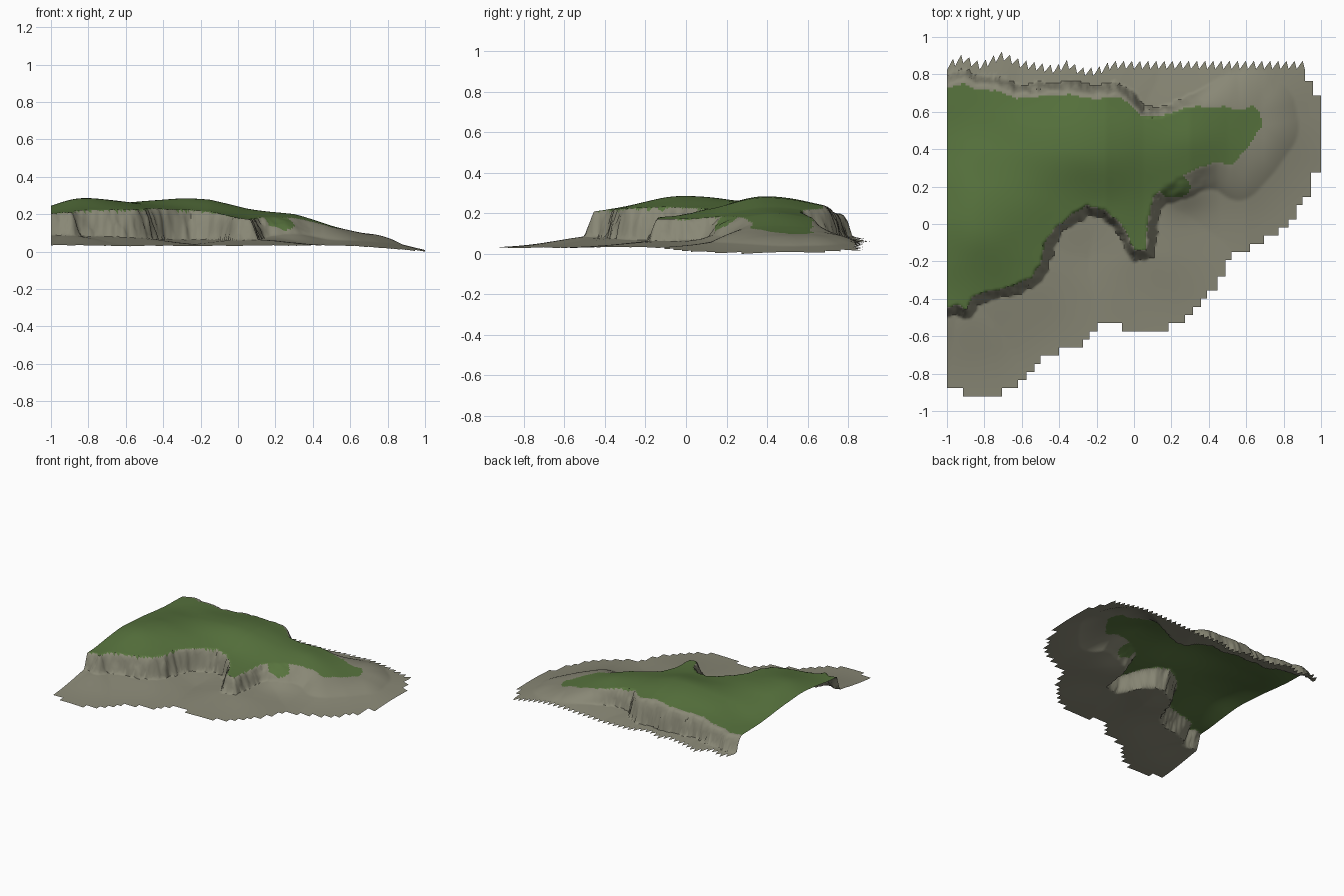
import bpy, bmesh, math
from mathutils import Vector, noise

if "Cube" in bpy.data.objects:
    bpy.data.objects.remove(bpy.data.objects["Cube"])

# Edge of the grassy plateau, seen from above (runs south edge -> east tip -> north edge)
EDGE = [(-1.3, -.45), (-1, -.45), (-.94, -.43), (-.9, -.46), (-.87, -.40), (-.8, -.37), (-.65, -.335),
        (-.55, -.29), (-.5, -.22), (-.475, -.1), (-.42, -.02), (-.33, .05), (-.25, .095), (-.15, .07),
        (-.08, .01), (-.03, -.06), (.005, -.145), (.065, -.145), (.075, 0), (.1, .14), (.18, .22),
        (.27, .26), (.35, .30), (.44, .33), (.52, .31), (.6, .4), (.685, .52), (.67, .6), (.63, .63),
        (.57, .6), (.5, .625), (.28, .62), (.15, .575), (.03, .575), (-.03, .65), (-.1, .68),
        (-.2, .665), (-.35, .69), (-.5, .68), (-.64, .67), (-.72, .71), (-.85, .72), (-.91, .75), (-1, .72), (-1.3, .72)]
# Stepped southern rim of the ground: (x where step starts, y)
RIM = [(-1, -.88), (-.91, -.92), (-.70, -.88), (-.61, -.84), (-.57, -.79), (-.53, -.75), (-.49, -.71),
       (-.40, -.66), (-.27, -.62), (-.23, -.575), (-.19, -.535), (-.06, -.575), (.19, -.535), (.28, -.49),
       (.32, -.45), (.36, -.40), (.40, -.36), (.45, -.28), (.49, -.2), (.53, -.155), (.62, -.11),
       (.70, -.07), (.78, -.02), (.83, .02), (.87, .1), (.91, .145), (.955, .275)]
# Base line of the ragged northern rim
NORTH = [(-1, .82), (-.92, .86), (-.82, .82), (-.71, .875), (-.6, .83), (-.42, .80), (-.36, .83),
         (-.28, .79), (-.2, .79), (-.12, .825), (1, .825)]
# Plateau height and scree rise along x
PLATEAU = [(-1, .205), (-.15, .213), (.05, .185), (.3, .17), (.5, .133), (.68, .108), (1, .09)]
SCREE = [(-1, .067), (-.75, .063), (-.4, .045), (0, .04), (.2, .05), (1, .05)]
SUB = 4
STEP = 2 / 46 / SUB


def lerp(tab, x):
    for (a, p), (b, q) in zip(tab, tab[1:]):
        if x <= b:
            return p + (q - p) * max(0, (x - a) / (b - a))
    return tab[-1][1]


def smooth(a, b, x):
    t = min(1, max(0, (x - a) / (b - a)))
    return t * t * (3 - 2 * t)


def bump(x, y, cx, cy, sx, sy):
    return math.exp(-((x - cx) / sx) ** 2 / 2 - ((y - cy) / sy) ** 2 / 2)


def edge_distance(x, y):
    """Signed distance to the plateau edge, positive on the grass."""
    best, inside = 9.0, False
    n = len(EDGE)
    for i in range(n):
        ax, ay = EDGE[i]
        bx, by = EDGE[(i + 1) % n]
        if (ay > y) != (by > y) and x < ax + (bx - ax) * (y - ay) / (by - ay):
            inside = not inside
        dx, dy = bx - ax, by - ay
        t = min(1, max(0, ((x - ax) * dx + (y - ay) * dy) / (dx * dx + dy * dy)))
        best = min(best, (x - ax - t * dx) ** 2 + (y - ay - t * dy) ** 2)
    d = math.sqrt(best)
    return d if inside else -d


def height(x, y):
    # ragged cliff line
    wob = .014 * noise.noise(Vector((x * 22, y * 22, 0))) + .008 * noise.noise(Vector((x * 45, y * 45, 3)))
    s = edge_distance(x, y)
    north = smooth(.4, .5, y) * (1 - smooth(-.1, .1, x))
    d = max(0, -(s + wob * (1 - smooth(.1, .5, x))))
    # beach and scree, falling away to the east
    low = (.035 + lerp(SCREE, x) * math.exp(-(max(0, -s) / .3) ** 1.5)
           + .025 * bump(x, y, .6, .55, .2, .25) + .042 * bump(x, y, .25, .19, .1, .08)
           - .0875 * max(0, x - .6) + .004 * noise.noise(Vector((x * 3, y * 3, 7))))
    # plateau with two hills and an eastern ridge
    top = (lerp(PLATEAU, x) + .09 * bump(x, y, -.83, 0, .16 if x < -.83 else .27, .24)
           + .08 * bump(x, y, -.25, .4, .33, .17 if y < .4 else .23)
           + .025 * bump(x, y, .33, .46, .14, .1)
           + .004 * noise.noise(Vector((x * 5, y * 5, 1))))
    width = .045 + .022 * north + .15 * smooth(.2, .6, x) + .09 * bump(x, y, .24, .19, .07, .07)
    u = min(1, d / width)
    return low + (top - low) * (1 - u ** (1.3 + 1.5 * north)), s + .5 * wob


def south_rim(x):
    return [y for a, y in RIM if a <= x + .005][-1]


def north_rim(i):
    """Rim in plan for a grid line, with saw teeth."""
    return lerp(NORTH, -1 + i * STEP) + .045 * (i % SUB) / (SUB - 1)


def patch(x, y):
    """Small separate tuft of grass below the cliff."""
    return ((x - .215) / .085) ** 2 + ((y - .2) / .064) ** 2 < 1


bm = bmesh.new()
cols = 46 * SUB
dist = {}
cache = {}


def vert(i, y):
    key = (i, round(y, 4))
    if key not in cache:
        x = -1 + i * STEP
        z, s = height(x, y)
        cache[key] = bm.verts.new((x, y, z))
        dist[cache[key]] = s
    return cache[key]


# Terrain: columns of quads between the two rims
for i in range(cols):
    k0 = round(south_rim(-1 + (i + .5) * STEP) / STEP)
    k1 = int((.69 if i >= cols - SUB else .77) / STEP)
    rows = [(k * STEP, k * STEP) for k in range(k0, k1 + 1)]
    # stretched rows reach the ragged north rim
    if i < cols - 2 * SUB:
        a, b = north_rim(i), north_rim(i + 1)
        yk = k1 * STEP
        rows += [(yk + (a - yk) * t / 6, yk + (b - yk) * t / 6) for t in range(1, 7)]
    for (a, b), (c, e) in zip(rows, rows[1:]):
        quad = [vert(i, a), vert(i + 1, b), vert(i + 1, e), vert(i, c)]
        f = bm.faces.new(quad)
        m = f.calc_center_median()
        grass = sum(dist[v] for v in quad) > 0 or patch(m.x, m.y)
        f.material_index = 1 if grass else 0

# Rest on the ground plane, centre in y
lo = min(v.co.z for v in bm.verts)
mid = (min(v.co.y for v in bm.verts) + max(v.co.y for v in bm.verts)) / 2
for v in bm.verts:
    v.co.z -= lo
    v.co.y -= mid

mesh = bpy.data.meshes.new("headland")
bm.to_mesh(mesh)
bm.free()
for name, col in (("rock grey", (.25, .245, .18, 1)), ("grass green", (.095, .17, .047, 1))):
    mat = bpy.data.materials.new(name)
    mat.diffuse_color = col
    mat.use_nodes = True
    mat.node_tree.nodes["Principled BSDF"].inputs["Base Color"].default_value = mat.diffuse_color
    mesh.materials.append(mat)
obj = bpy.data.objects.new("headland", mesh)
bpy.context.collection.objects.link(obj)
bpy.context.view_layer.objects.active = obj
obj.select_set(True)
bpy.ops.object.shade_smooth_by_angle(angle=math.radians(50))
